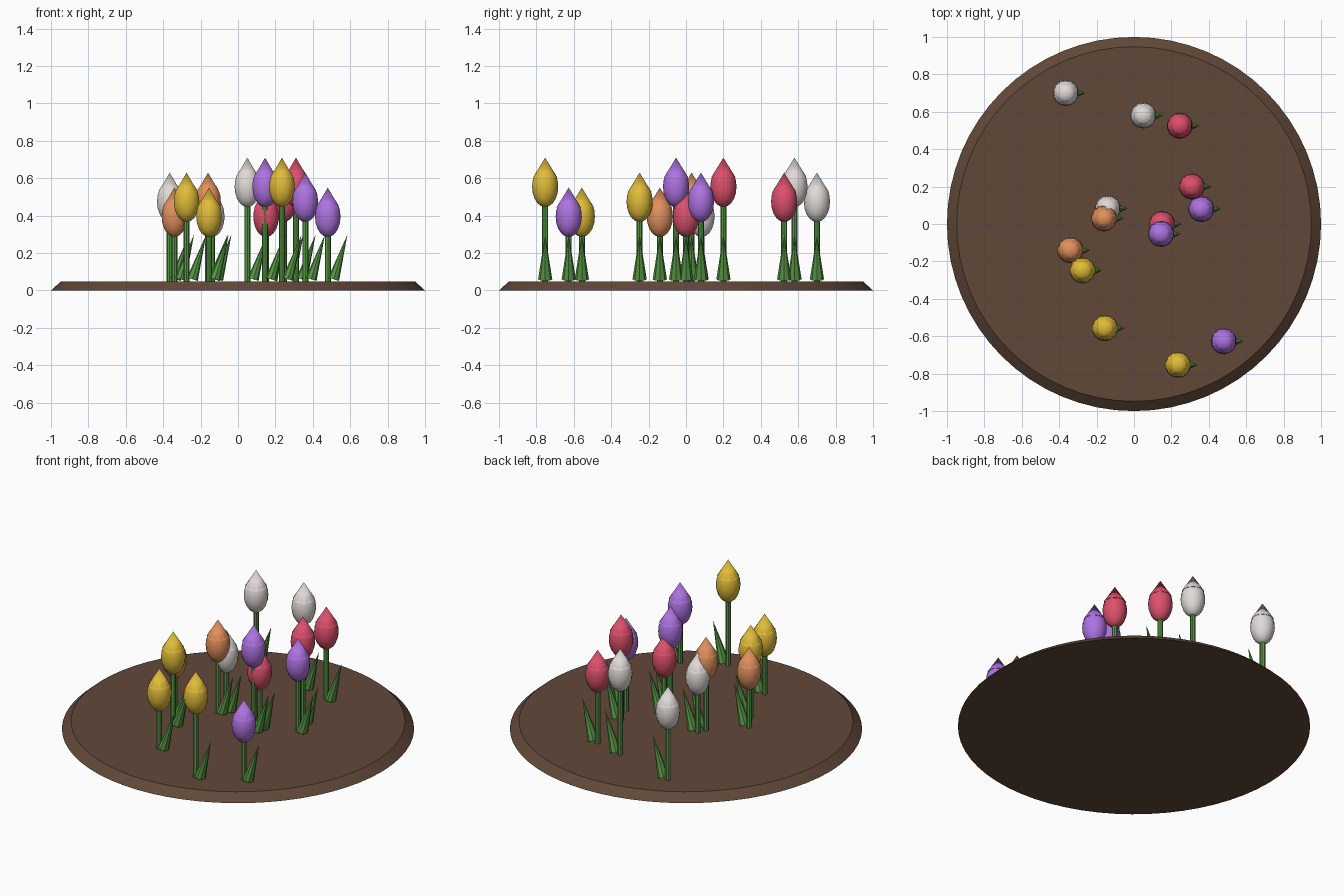
import bpy, math

if "Cube" in bpy.data.objects:
    bpy.data.objects.remove(bpy.data.objects["Cube"])

def mat(name, c):
    m = bpy.data.materials.new(name)
    m.diffuse_color = (*c, 1)
    m.use_nodes = True
    m.node_tree.nodes["Principled BSDF"].inputs["Base Color"].default_value = m.diffuse_color
    return m

soil = mat("soil", (0.12, 0.065, 0.04))
green = mat("green", (0.10, 0.32, 0.06))
petals = {
    "red": mat("red", (0.72, 0.08, 0.15)),
    "yellow": mat("yellow", (0.75, 0.50, 0.04)),
    "white": mat("white", (0.75, 0.70, 0.68)),
    "purple": mat("purple", (0.42, 0.17, 0.75)),
    "orange": mat("orange", (0.75, 0.28, 0.11)),
}

def finish(name, m):
    o = bpy.context.object
    o.name = name
    o.data.materials.append(m)
    bpy.ops.object.shade_smooth_by_angle(angle=math.radians(35))
    return o

def cone(name, m, n, r1, r2, z0, z1, x=0, y=0):
    bpy.ops.mesh.primitive_cone_add(vertices=n, radius1=r1, radius2=r2, depth=z1 - z0,
                                    location=(x, y, (z0 + z1) / 2))
    return finish(name, m)

# Round soil bed with sloped rim
cone("soil_bed", soil, 64, 1.0, 0.948, 0, 0.047)

def tulip(i, color, x, y, tip):
    m = petals[color]
    # Stem
    cone(f"stem_{i}", green, 8, 0.016, 0.016, 0.045, tip - 0.24, x, y)
    # Leaf leaning towards +x
    t = 0.30
    leaf = cone(f"leaf_{i}", green, 8, 0.038, 0, 0, 0.25)
    leaf.scale.x = 0.8
    leaf.rotation_euler.y = t
    leaf.location = (x + 0.031 + 0.125 * math.sin(t), y, 0.06 + 0.125 * math.cos(t))
    # Egg-shaped bloom
    bpy.ops.mesh.primitive_uv_sphere_add(segments=14, ring_count=10, radius=1,
                                         location=(x, y, tip - 0.155))
    bpy.context.object.scale = (0.07, 0.07, 0.109)
    finish(f"bloom_{i}", m)
    # Pointed petal cap
    cone(f"bloom_cap_{i}", m, 10, 0.065, 0, tip - 0.106, tip, x, y)

LOW, MID, TALL = 0.55, 0.63, 0.71
flowers = [
    ("white", -0.365, 0.70, MID), ("white", 0.05, 0.58, TALL),
    ("red", 0.245, 0.525, MID), ("red", 0.31, 0.20, TALL),
    ("purple", 0.36, 0.08, MID), ("white", -0.14, 0.083, LOW),
    ("orange", -0.16, 0.03, MID), ("red", 0.15, 0.0, LOW),
    ("purple", 0.145, -0.053, TALL), ("orange", -0.34, -0.14, LOW),
    ("yellow", -0.275, -0.248, MID), ("yellow", -0.155, -0.557, LOW),
    ("purple", 0.48, -0.627, LOW), ("yellow", 0.235, -0.753, TALL),
]
for i, f in enumerate(flowers):
    tulip(i, *f)
